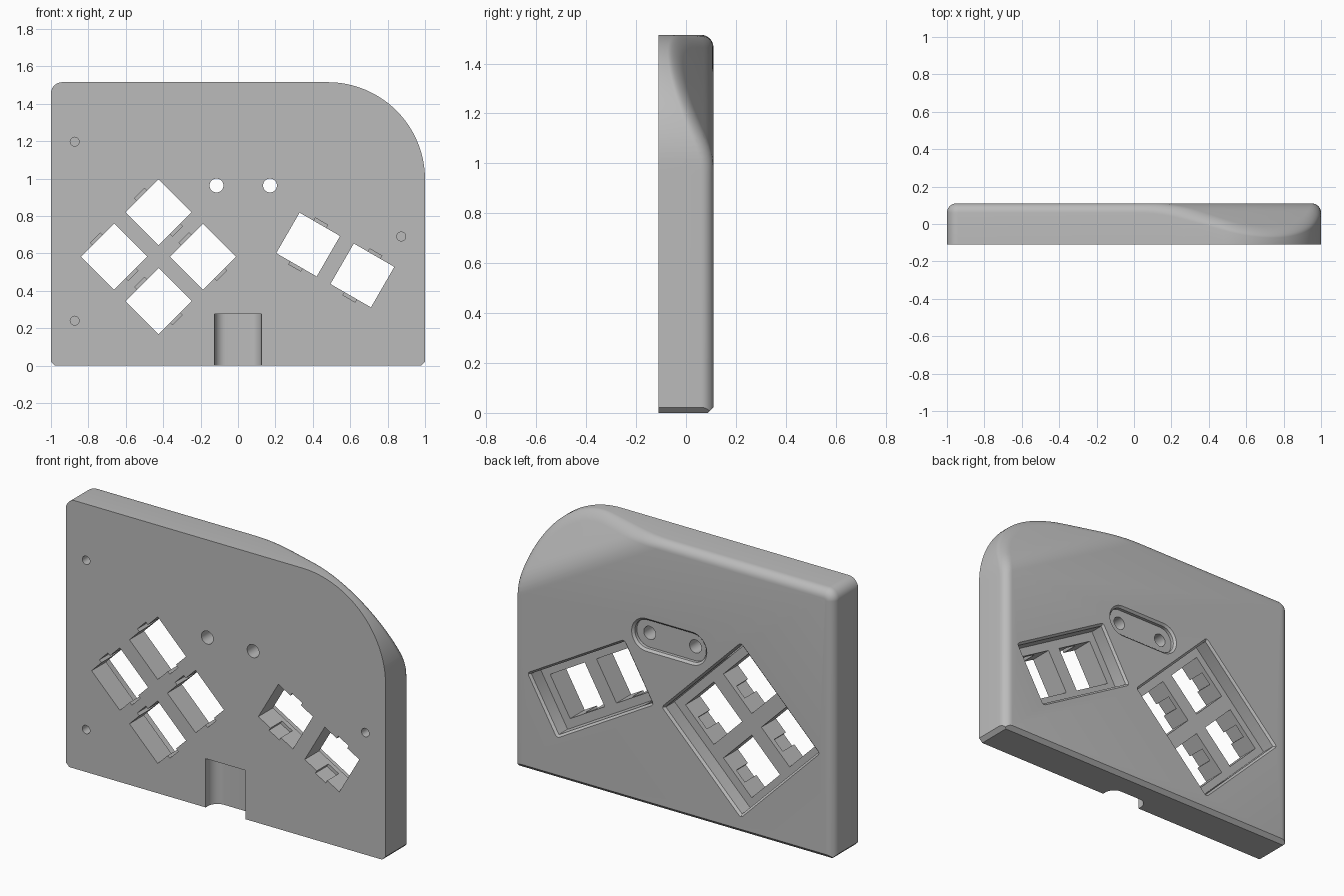
import bpy, bmesh
from math import sin, cos, pi, radians
from mathutils import Matrix, Vector

if "Cube" in bpy.data.objects:
    bpy.data.objects.remove(bpy.data.objects["Cube"])

FRONT, BACK = -0.11, 0.11
FLOOR = 0.02          # key pocket floor
FILLET = 0.05

grey = bpy.data.materials.new("light grey plastic")
grey.use_nodes = True
grey.diffuse_color = (0.5, 0.5, 0.5, 1)
grey.node_tree.nodes["Principled BSDF"].inputs["Base Color"].default_value = (0.5, 0.5, 0.5, 1)


def outline(corners, grow, n):
    """Closed x-z outline of four quarter arcs, grown outward."""
    pts = []
    for q, (cx, cz, r) in enumerate(corners):
        for i in range(n + 1):
            a = (q + i / n) * pi / 2
            pts.append((cx + (r + grow) * cos(a), cz + (r + grow) * sin(a)))
    return pts


def rect(w, h, r=0.0):
    x, z = w / 2 - r, h / 2 - r
    return [(x, z, r), (-x, z, r), (-x, -z, r), (x, -z, r)]


def stack(corners, levels, n):
    """Solid lofted along y through (y, grow) levels of one outline."""
    bm = bmesh.new()
    rings = [[bm.verts.new((x, y, z)) for x, z in outline(corners, g, n)] for y, g in levels]
    for a, b in zip(rings, rings[1:]):
        for i in range(len(a)):
            bm.faces.new((a[i - 1], a[i], b[i], b[i - 1]))
    bm.faces.new(rings[0])
    bm.faces.new(rings[-1])
    bmesh.ops.remove_doubles(bm, verts=bm.verts[:], dist=1e-5)
    bmesh.ops.recalc_face_normals(bm, faces=bm.faces[:])
    return bm


def to_object(bm, name):
    me = bpy.data.meshes.new(name)
    bm.to_mesh(me)
    bm.free()
    me.materials.append(grey)
    ob = bpy.data.objects.new(name, me)
    bpy.context.collection.objects.link(ob)
    return ob


def slice_mesh(bm, co, no, cut=False):
    bmesh.ops.bisect_plane(bm, geom=bm.verts[:] + bm.edges[:] + bm.faces[:], dist=1e-5,
                           plane_co=co, plane_no=no, clear_outer=cut)
    if cut:
        bmesh.ops.holes_fill(bm, edges=[e for e in bm.edges if e.is_boundary], sides=0)


# Case body: flat front, rounded back rim, one large round corner
case_corners = [(0.48, 0.995, 0.52), (-0.94, 1.455, 0.06), (-0.94, -0.2, 0.06), (0.94, -0.2, 0.06)]
levels = [(FRONT, 0)]
for i in range(8):
    a = i / 7 * pi / 2
    levels.append((BACK - FILLET * (1 - sin(a)), -FILLET * (1 - cos(a))))
bm = stack(case_corners, levels, 32)

# Sloped corner: score soft ridge lines, then lower the back beyond them
ridge, across, soft = Vector((1, 0, 1.02)), Vector((0.5, 0, 0.866)), 0.06
for i in range(7):
    slice_mesh(bm, ridge + across * soft * (i / 3 - 1), across)
for v in bm.verts:
    if v.co.y > FRONT + 0.01:
        s = (v.co - ridge).dot(across)
        if s > -soft:
            drop = 0.65 * (s if s > soft else (s + soft) ** 2 / (4 * soft))
            v.co.y = BACK - (BACK - v.co.y) * (1 - 2.8 * drop) - drop

# Flat base with chamfered edges
c = 0.022
slice_mesh(bm, (0, 0, 0), (0, 0, -1), True)
slice_mesh(bm, (0, BACK, c), (0, 1, -1), True)
for side in (1, -1):
    slice_mesh(bm, (side, 0, c), (side, 0, -1), True)
bmesh.ops.recalc_face_normals(bm, faces=bm.faces[:])
case = to_object(bm, "case")


def carve(corners, levels, x=0, z=0, turn=0, n=1, matrix=None):
    """Subtract a stacked solid from the case."""
    bm = stack(corners, levels, n)
    m = matrix or Matrix.Translation((x, 0, z)) @ Matrix.Rotation(radians(turn), 4, "Y")
    bm.transform(m)
    cutter = to_object(bm, "cutter")
    cutter.hide_render = True
    mod = case.modifiers.new("carve", "BOOLEAN")
    mod.operation = "DIFFERENCE"
    mod.solver = "EXACT"
    mod.object = cutter
    bpy.context.view_layer.objects.active = case
    bpy.ops.object.modifier_apply(modifier=mod.name)
    bpy.data.objects.remove(cutter)


def pocket(w, h, r, floor, x, z, turn, n):
    """Recess in the back with a softened rim."""
    e = 0.012
    carve(rect(w, h, r), [(floor, -e), (BACK - e, -e), (BACK, 0), (BACK + 0.1, 0)], x, z, turn, n)


# Recesses in the back
pocket(0.70, 0.70, 0.015, FLOOR, -0.42, 0.582, -45, 2)
pocket(0.70, 0.37, 0.015, FLOOR, 0.52, 0.565, 30, 2)
pocket(0.47, 0.185, 0.092, BACK - 0.03, 0.028, 0.963, 0, 12)

# Square key openings with clip notches behind the plate
through = [(-0.3, 0), (0.3, 0)]
keys = [(-0.425, 0.82, -45), (-0.425, 0.345, -45), (-0.662, 0.582, -45), (-0.188, 0.582, -45),
        (0.375, 0.647, 30), (0.665, 0.482, 30)]
for x, z, turn in keys:
    carve(rect(0.25, 0.25), through, x, z, turn)
    carve(rect(0.075, 0.286), [(-0.3, 0), (FLOOR - 0.027, 0)], x, z, turn)

# Two small button holes
for x in (-0.115, 0.171):
    carve(rect(0.074, 0.074, 0.037), through, x, 0.963, 0, 8)

# Blind screw holes in the front
for x, z in ((-0.873, 1.197), (-0.873, 0.24), (0.873, 0.69)):
    carve(rect(0.048, 0.048, 0.024), [(-0.3, 0), (0.02, 0)], x, z, 0, 6)

# Cable channel at the bottom of the front
channel = Matrix.Translation((0, -0.18, 0)) @ Matrix.Rotation(radians(90), 4, "X")
carve(rect(0.25, 0.3, 0.06), [(-0.1, 0), (0.276, 0)], n=8, matrix=channel)

bpy.ops.object.select_all(action="DESELECT")
case.select_set(True)
bpy.context.view_layer.objects.active = case
bpy.ops.object.shade_smooth_by_angle(angle=radians(30))
